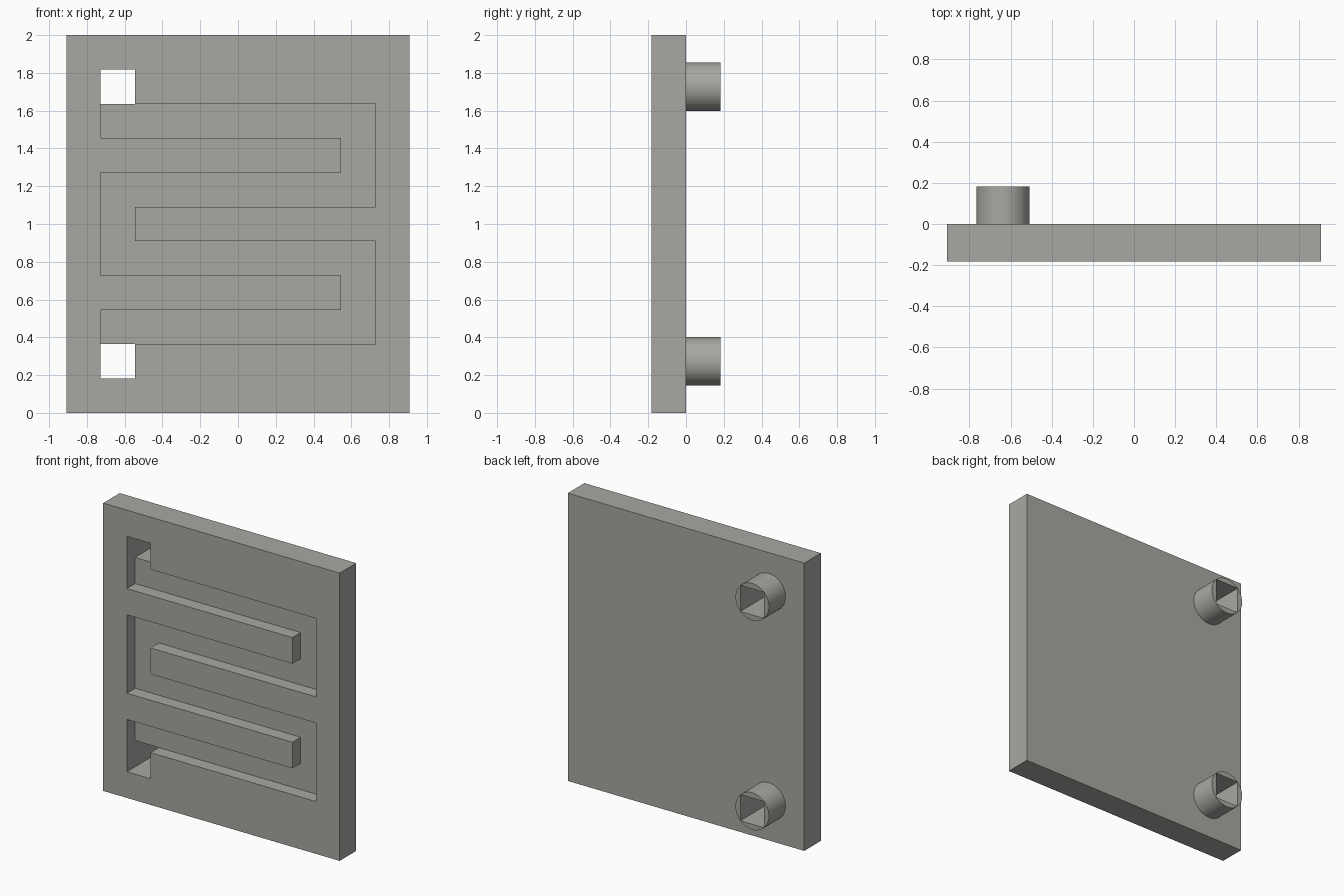
import bpy, bmesh, math
from mathutils import Vector

if "Cube" in bpy.data.objects:
    bpy.data.objects.remove(bpy.data.objects["Cube"])

U = 2 / 11                      # module: one channel width
COLS, ROWS = 10, 11             # plate size in modules
PORTS = [(1, 9), (1, 1)]        # column, row of the through holes

grey = bpy.data.materials.new("warm grey")
grey.use_nodes = True
colour = (0.40, 0.39, 0.365, 1)
grey.diffuse_color = colour
grey.node_tree.nodes["Principled BSDF"].inputs["Base Color"].default_value = colour


def make_object(name, bm):
    mesh = bpy.data.meshes.new(name)
    bm.to_mesh(mesh)
    bm.free()
    mesh.materials.append(grey)
    obj = bpy.data.objects.new(name, mesh)
    bpy.context.collection.objects.link(obj)
    return obj


# Serpentine channel: long runs joined by alternating end turns
channel = {(c, r) for r in (2, 4, 6, 8) for c in range(1, 9)}
channel |= {(8, 3), (1, 5), (8, 7)}


def solid(c, layer, r):
    """Layer 0 is the front half of the plate, layer 1 the back half."""
    if not (0 <= c < COLS and 0 <= layer < 2 and 0 <= r < ROWS):
        return False
    return (c, r) not in PORTS and not (layer == 0 and (c, r) in channel)


# Plate: outer skin of the solid modules, merged into large flat faces
bm = bmesh.new()
for c in range(COLS):
    for layer in range(2):
        for r in range(ROWS):
            if not solid(c, layer, r):
                continue
            for axis in range(3):
                for side in (0, 1):
                    near = [c, layer, r]
                    near[axis] += 2 * side - 1
                    if solid(*near):
                        continue
                    a, b = (axis + 1) % 3, (axis + 2) % 3
                    corners = []
                    for i, j in ((0, 0), (1, 0), (1, 1), (0, 1)):
                        p = [c, layer, r]
                        p[axis] += side
                        p[a] += i
                        p[b] += j
                        corners.append(bm.verts.new(
                            ((p[0] - 5) * U, (p[1] / 2 - 1) * U, p[2] * U)))
                    bm.faces.new(corners if side else corners[::-1])
bmesh.ops.remove_doubles(bm, verts=bm.verts, dist=1e-4)
bmesh.ops.dissolve_limit(bm, angle_limit=math.radians(1),
                         verts=bm.verts, edges=bm.edges)
make_object("channel_plate", bm)


# Port tubes: round outside, square bore whose corners meet the rim
def port_tube(name, col, row, steps=16):
    bm = bmesh.new()
    centre = Vector(((col - 4.5) * U, 0, (row + 0.5) * U))
    radius = U / math.sqrt(2)
    for quarter in range(4):
        arc = [math.pi * (quarter / 2 + 0.25 + k / steps / 2)
               for k in range(steps + 1)]
        base = [bm.verts.new(centre + Vector((radius * math.cos(t), 0,
                                              radius * math.sin(t)))) for t in arc]
        end = [bm.verts.new(v.co + Vector((0, U, 0))) for v in base]
        bm.faces.new(end[::-1])
        for k in range(-1, steps):          # k = -1 closes the flat bore wall
            bm.faces.new((base[k], end[k], end[k + 1], base[k + 1]))
    # Join the curved walls of neighbouring quarters along the rim
    bmesh.ops.remove_doubles(bm, verts=bm.verts, dist=1e-4)
    obj = make_object(name, bm)
    bpy.ops.object.select_all(action='DESELECT')
    obj.select_set(True)
    bpy.context.view_layer.objects.active = obj
    bpy.ops.object.shade_smooth_by_angle(angle=math.radians(30))


for name, (col, row) in zip(("upper_port_tube", "lower_port_tube"), PORTS):
    port_tube(name, col, row)
